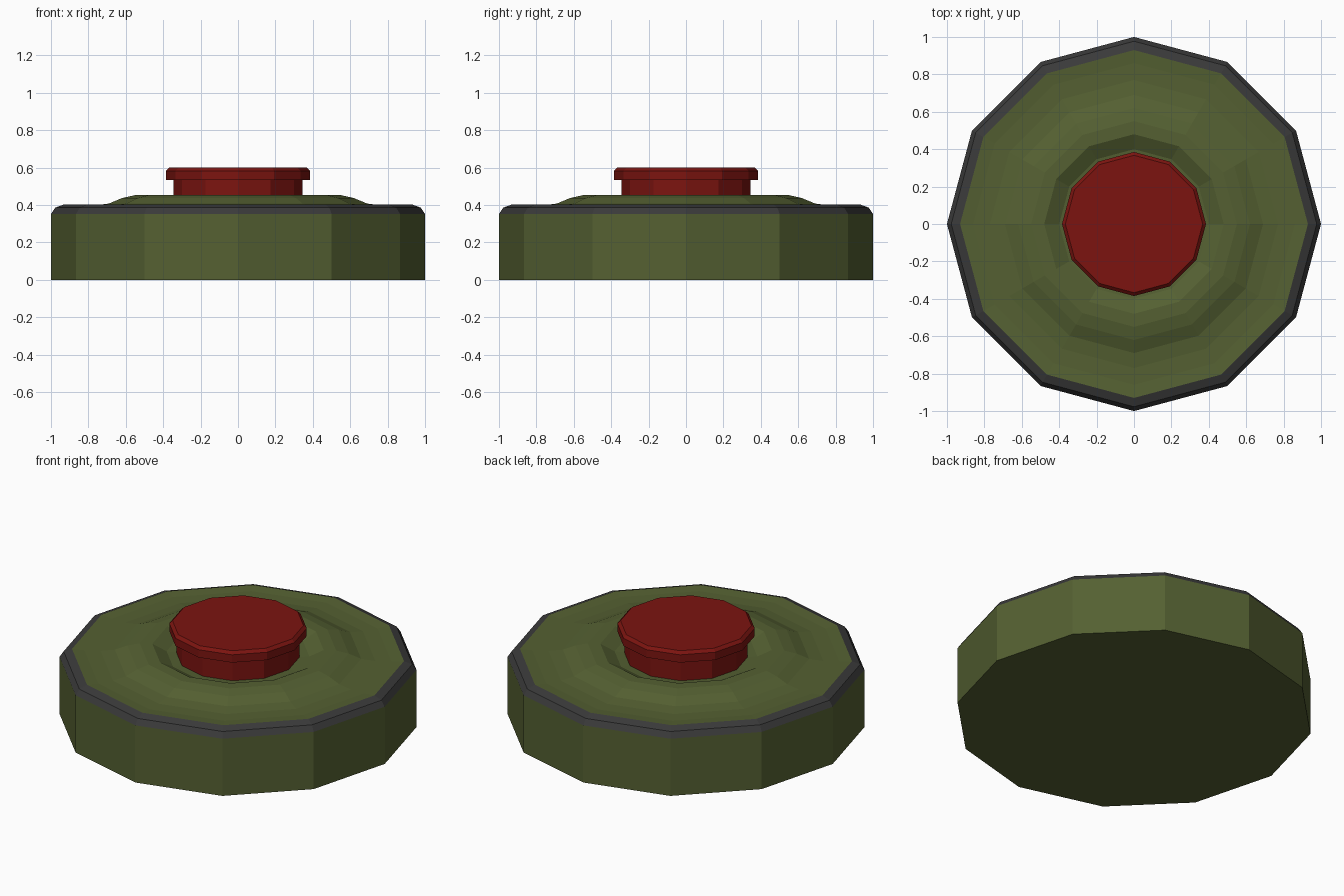
import bpy, bmesh
from math import cos, sin, pi

if "Cube" in bpy.data.objects:
    bpy.data.objects.remove(bpy.data.objects["Cube"])

SIDES = 12


def material(name, rgb):
    m = bpy.data.materials.new(name)
    m.diffuse_color = (*rgb, 1)
    m.use_nodes = True
    m.node_tree.nodes["Principled BSDF"].inputs["Base Color"].default_value = m.diffuse_color
    return m


def lathe(name, profile, mats, bands=()):
    """Closed turned solid from (radius, z) points; bands = segments using mats[1]."""
    bm = bmesh.new()
    rings = [[bm.verts.new((r * cos(2 * pi * i / SIDES), r * sin(2 * pi * i / SIDES), z))
              for i in range(SIDES)] for r, z in profile]
    for k, (a, b) in enumerate(zip(rings, rings[1:])):
        for i in range(SIDES):
            j = (i + 1) % SIDES
            f = bm.faces.new((a[i], a[j], b[j], b[i]))
            f.material_index = 1 if k in bands else 0
    bm.faces.new(rings[0][::-1])
    bm.faces.new(rings[-1])
    bmesh.ops.recalc_face_normals(bm, faces=bm.faces)
    me = bpy.data.meshes.new(name)
    bm.to_mesh(me)
    bm.free()
    for m in mats:
        me.materials.append(m)
    ob = bpy.data.objects.new(name, me)
    bpy.context.collection.objects.link(ob)
    return ob


green = material("olive_green", (0.09, 0.118, 0.032))
dark = material("dark_grey", (0.042, 0.042, 0.042))
red = material("red", (0.2, 0.007, 0.005))

# Casing: drum side, dark bevelled rim, shallow dish, raised ring, button well
lathe("casing", [(1, 0), (1, 0.352), (0.977, 0.386), (0.93, 0.403),
                 (0.86, 0.397), (0.77, 0.397), (0.69, 0.408), (0.62, 0.437),
                 (0.55, 0.453), (0.48, 0.453), (0.40, 0.41), (0.345, 0.405)],
      [green, dark], bands=(1, 2))

# Push button: stem with overhanging bevelled cap
lathe("button", [(0.345, 0.40), (0.345, 0.535), (0.385, 0.535),
                 (0.385, 0.583), (0.367, 0.6)], [red])
